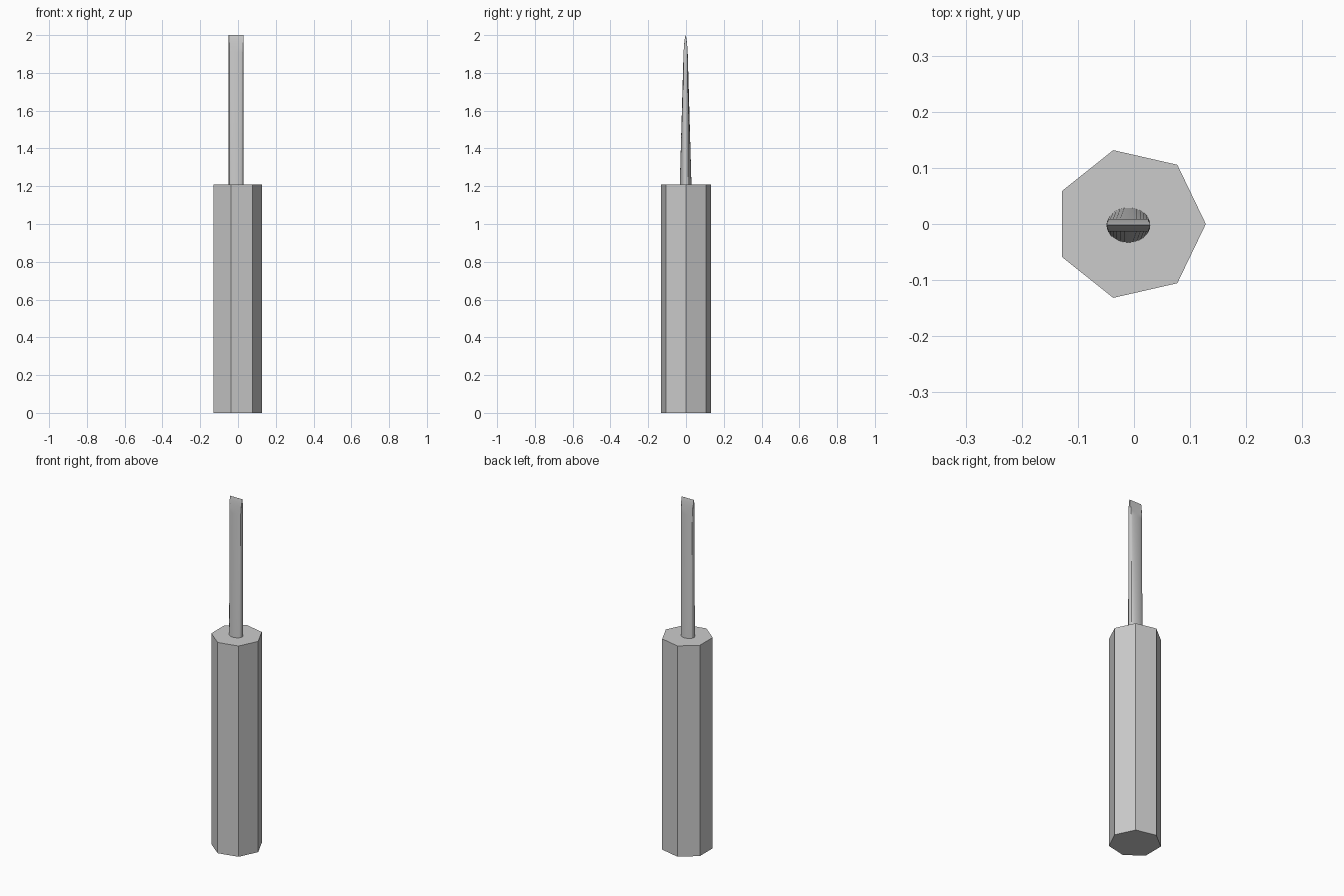
import bpy, bmesh
from math import sin, cos, pi, radians

if "Cube" in bpy.data.objects:
    bpy.data.objects.remove(bpy.data.objects["Cube"])


def loft(name, rings, smooth):
    """Skin a stack of equal-length point rings and cap both ends."""
    bm = bmesh.new()
    loops = [[bm.verts.new(p) for p in ring] for ring in rings]
    n = len(loops[0])
    for a, b in zip(loops, loops[1:]):
        for i in range(n):
            j = (i + 1) % n
            bm.faces.new((a[i], a[j], b[j], b[i]))
    bm.faces.new(loops[0][::-1])
    bm.faces.new(loops[-1])
    bmesh.ops.remove_doubles(bm, verts=bm.verts, dist=1e-5)
    bmesh.ops.recalc_face_normals(bm, faces=bm.faces)
    mesh = bpy.data.meshes.new(name)
    bm.to_mesh(mesh)
    bm.free()
    ob = bpy.data.objects.new(name, mesh)
    bpy.context.collection.objects.link(ob)
    if smooth:
        bpy.ops.object.select_all(action='DESELECT')
        ob.select_set(True)
        bpy.context.view_layer.objects.active = ob
        bpy.ops.object.shade_smooth_by_angle(angle=radians(30))
    return ob


# Seven-sided handle
R, HANDLE_TOP = 0.135, 1.21
loft("handle", [[(-0.007 + R * cos(2 * pi * i / 7), R * sin(2 * pi * i / 7), z)
                 for i in range(7)] for z in (0, HANDLE_TOP)], False)


# Oval shaft flattening towards a curved chisel tip
def shaft_ring(z, half, base=0.031, count=32):
    pts = []
    for i in range(count):
        a = 2 * pi * i / count
        y = max(-half, min(half, base * sin(a)))
        pts.append((-0.01 + 0.039 * cos(a), -0.002 + y, z))
    return pts


# Straight taper: each point slides from the oval to the flat blade section
blade = [(1.91, 0.0110), (1.935, 0.0092), (1.96, 0.0070), (1.98, 0.0045),
         (1.993, 0.0022), (2.0, 0.0004)]
loft("shaft", [shaft_ring(HANDLE_TOP - 0.005, 0.031)]
     + [shaft_ring(z, h) for z, h in blade], True)
